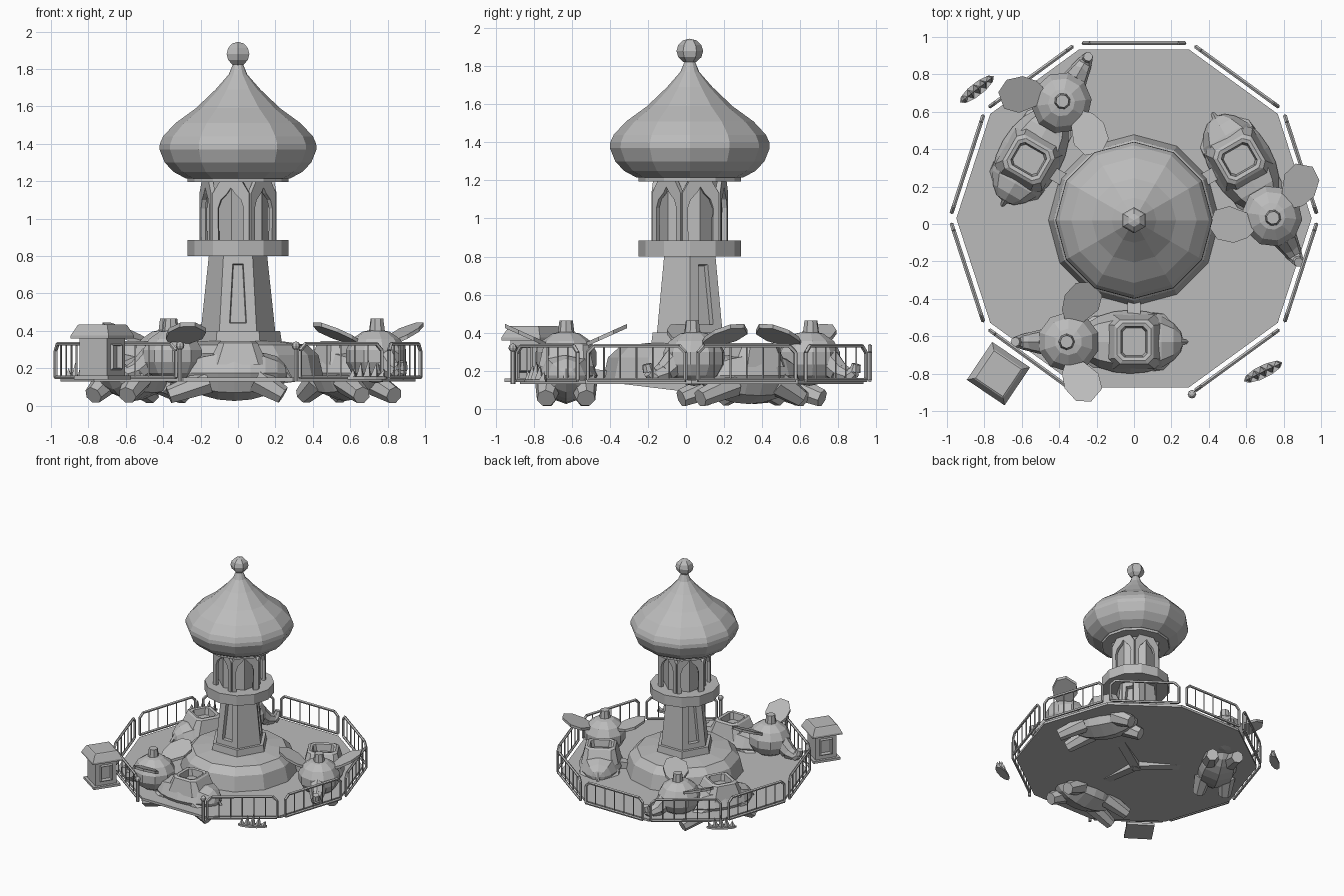
import bpy, bmesh, math
from mathutils import Matrix, Vector

if "Cube" in bpy.data.objects:
    bpy.data.objects.remove(bpy.data.objects["Cube"])

GREY = bpy.data.materials.new("plain grey")
GREY.diffuse_color = (0.5, 0.5, 0.5, 1)
GREY.use_nodes = True
GREY.node_tree.nodes["Principled BSDF"].inputs["Base Color"].default_value = GREY.diffuse_color
CENTRE = Matrix.Translation((0, 0.02, 0))


def T(x, y, z):
    return Matrix.Translation((x, y, z))


def R(deg, axis='Z'):
    return Matrix.Rotation(math.radians(deg), 4, axis)


def finish(name, bm, M=Matrix()):
    bmesh.ops.recalc_face_normals(bm, faces=bm.faces)
    bm.transform(M)
    me = bpy.data.meshes.new(name)
    bm.to_mesh(me)
    bm.free()
    me.materials.append(GREY)
    ob = bpy.data.objects.new(name, me)
    bpy.context.collection.objects.link(ob)
    return ob


def loft(bm, rings, cap=True):
    """Bridge closed loops of points."""
    vs = [[bm.verts.new(p) for p in r] for r in rings]
    n = len(vs[0])
    for a, b in zip(vs, vs[1:]):
        for i in range(n):
            bm.faces.new((a[i], a[(i + 1) % n], b[(i + 1) % n], b[i]))
    if cap:
        bm.faces.new(vs[0])
        bm.faces.new(vs[-1])


def lathe(bm, profile, sides, rot=0):
    loft(bm, [[(r * math.cos(math.radians(rot) + math.tau * i / sides),
                r * math.sin(math.radians(rot) + math.tau * i / sides), z)
               for i in range(sides)] for r, z in profile])


def strut(bm, a, b, r1, r2=None, sides=5):
    a, b = Vector(a), Vector(b)
    d = b - a
    M = Matrix.Translation((a + b) / 2) @ d.to_track_quat('Z', 'Y').to_matrix().to_4x4()
    bmesh.ops.create_cone(bm, cap_ends=True, segments=sides, radius1=r1,
                          radius2=r1 if r2 is None else r2, depth=d.length, matrix=M)


def ball(bm, loc, scale, u=8, v=6):
    bmesh.ops.create_uvsphere(bm, u_segments=u, v_segments=v, radius=1,
                              matrix=T(*loc) @ Matrix.Diagonal((*scale, 1)))


def rect(hx, hy, z, c=0.0):
    """Rectangle loop with chamfered corners of size c."""
    if not c:
        return [(hx, -hy, z), (hx, hy, z), (-hx, hy, z), (-hx, -hy, z)]
    return [(hx, -hy + c, z), (hx, hy - c, z), (hx - c, hy, z), (-hx + c, hy, z),
            (-hx, hy - c, z), (-hx, -hy + c, z), (-hx + c, -hy, z), (hx - c, -hy, z)]


def turned(name, profile, sides, rot=0):
    bm = bmesh.new()
    lathe(bm, profile, sides, rot)
    return finish(name, bm, CENTRE)


# platform, base mound, collars and dome
DECK = T(0, 0.03, 0)
bm = bmesh.new()
lathe(bm, [(0.95, 0.13), (0.95, 0.15)], 10)
finish("platform", bm, DECK)
turned("base_mound", [(0.46, 0.14), (0.43, 0.27), (0.37, 0.325), (0.23, 0.345)], 12)
turned("tower_collar", [(0.235, 0.335), (0.225, 0.40)], 6)
turned("balcony_ring", [(0.27, 0.80), (0.27, 0.885)], 12)
turned("eave", [(0.27, 1.195), (0.27, 1.22)], 12)
turned("onion_dome", [(0.28, 1.215), (0.345, 1.25), (0.392, 1.30), (0.42, 1.37),
                      (0.418, 1.40), (0.40, 1.44), (0.335, 1.51), (0.225, 1.59),
                      (0.12, 1.69), (0.05, 1.77), (0.025, 1.83)], 12)
bm = bmesh.new()
ball(bm, (0, 0, 1.88), (0.07, 0.07, 0.065), 6, 6)
finish("finial_ball", bm, CENTRE)

# hexagonal tower with three recessed windows
bm = bmesh.new()
lathe(bm, [(0.2, 0.39), (0.155, 0.81)], 6)
bmesh.ops.recalc_face_normals(bm, faces=bm.faces)
panels = [f for f in bm.faces if abs(f.normal.z) < 0.5 and
          any((f.normal.x * math.cos(a) + f.normal.y * math.sin(a)) > 0.9
              for a in map(math.radians, (-90, 30, 150)))]
bmesh.ops.inset_individual(bm, faces=panels, thickness=0.052, use_even_offset=True)
bmesh.ops.inset_individual(bm, faces=panels, thickness=0.006, depth=-0.03)
finish("tower", bm, CENTRE)

# pavilion with a pointed arch on every side
turned("pavilion_core", [(0.172, 0.88), (0.172, 1.2)], 6, 18)
ARCH = [(0.068, 0), (0.07, 0.17), (0.055, 0.215), (0.02, 0.25), (0, 0.28)]
EDGE = [(0.1, 0), (0.1, 0.17), (0.1, 0.25), (0.06, 0.315), (0, 0.315)]
for k in range(6):
    bm = bmesh.new()
    for s in (-1, 1):
        for i in range(4):
            pts = [ARCH[i], EDGE[i], EDGE[i + 1], ARCH[i + 1]]
            bm.faces.new([bm.verts.new((0.172, s * u, 0.885 + h)) for u, h in pts])
    bmesh.ops.remove_doubles(bm, verts=bm.verts, dist=1e-4)
    ob = finish("pavilion_arch", bm, CENTRE @ R(60 * k - 102))
    sol = ob.modifiers.new("thickness", 'SOLIDIFY')
    sol.thickness, sol.offset = 0.025, 0

# fence panels on nine sides, gate posts on the open front
APO = 0.985 * math.cos(math.pi / 10)
for k in range(10):
    if k == 7:
        continue
    bm = bmesh.new()
    loop = [(-0.27, 0.15), (-0.27, 0.295), (-0.235, 0.33),
            (0.235, 0.33), (0.27, 0.295), (0.27, 0.15)]
    for (u, h), (u2, h2) in zip(loop, loop[1:] + loop[:1]):
        strut(bm, (APO, u, h), (APO, u2, h2), 0.011)
    for i in range(1, 6):
        u = -0.27 + 0.09 * i
        strut(bm, (APO, u, 0.15), (APO, u, 0.33), 0.005, sides=4)
    finish("fence_panel", bm, DECK @ R(36 * k + 18))
for s in (-1, 1):
    bm = bmesh.new()
    strut(bm, (s * 0.31, -0.94, 0.13), (s * 0.31, -0.94, 0.31), 0.013, sides=6)
    ball(bm, (s * 0.31, -0.94, 0.32), (0.023, 0.023, 0.023))
    finish("gate_post", bm, DECK)


def flying_animal(M):
    # body with a flattened back
    bm = bmesh.new()
    bmesh.ops.create_uvsphere(bm, u_segments=8, v_segments=10, radius=1)
    bm.transform(T(-0.02, 0, 0.175) @ Matrix.Diagonal((0.285, 0.17, 0.15, 1)) @ R(90, 'Y'))
    for v in bm.verts:
        v.co.z = min(v.co.z, 0.28)
    finish("animal_body", bm, M)
    # seat tub
    bm = bmesh.new()
    loft(bm, [rect(0.16, 0.145, 0.22, 0.05), rect(0.105, 0.118, 0.335, 0.03),
              rect(0.09, 0.10, 0.345, 0.03), rect(0.07, 0.082, 0.34, 0.02),
              rect(0.062, 0.074, 0.285, 0.02)])
    finish("seat_tub", bm, M)
    # head with a small hat
    bm = bmesh.new()
    ball(bm, (-0.35, 0, 0.265), (0.17, 0.165, 0.145), 10, 7)
    finish("animal_head", bm, M)
    bm = bmesh.new()
    strut(bm, (-0.36, 0, 0.39), (-0.36, 0, 0.465), 0.045, 0.035, 8)
    finish("hat", bm, M)
    # curled trunk
    bm = bmesh.new()
    path = [(-0.46, 0.25, 0.075), (-0.53, 0.19, 0.058), (-0.59, 0.17, 0.043),
            (-0.625, 0.195, 0.032), (-0.635, 0.235, 0.025)]
    for (x, z, r), (x2, z2, r2) in zip(path, path[1:]):
        strut(bm, (x, 0, z), (x2, 0, z2), r, r2, 8)
    finish("trunk", bm, M)
    # raised ears, mirrored
    outline = [(0.09, -0.36), (0.17, -0.385), (0.25, -0.37), (0.315, -0.31),
               (0.32, -0.23), (0.25, -0.17), (0.17, -0.19), (0.09, -0.29)]
    for s in (-1, 1):
        bm = bmesh.new()
        loft(bm, [[(x, s * y, 0.32 + 0.45 * (y - 0.09) + dz) for y, x in outline]
                  for dz in (0, 0.022)])
        finish("ear", bm, M)
        # legs stretched fore and aft
        bm = bmesh.new()
        strut(bm, (-0.16, s * 0.08, 0.13), (-0.37, s * 0.10, 0.055), 0.07, 0.048, 7)
        finish("front_leg", bm, M)
        bm = bmesh.new()
        strut(bm, (0.10, s * 0.09, 0.14), (0.24, s * 0.105, 0.055), 0.075, 0.05, 7)
        finish("rear_leg", bm, M)
    # tail
    bm = bmesh.new()
    strut(bm, (0.24, 0, 0.2), (0.285, 0, 0.14), 0.02, 0.01)
    finish("tail", bm, M)


# three animals on sloping arms around the tower
for k in range(3):
    turn = CENTRE @ R(120 * k)
    flying_animal(turn @ T(0, -0.65, 0))
    bm = bmesh.new()
    loft(bm, [[(-0.035, y, z), (0.035, y, z), (0.035, y, z + 0.06), (-0.035, y, z + 0.06)]
              for y, z in ((0.02, 0.085), (-0.6, 0.16))])
    finish("support_arm", bm, turn)

# ticket booth
BOOTH = T(-0.725, -0.80, 0) @ R(-34)
bm = bmesh.new()
loft(bm, [rect(0.11, 0.11, 0.14), rect(0.11, 0.11, 0.16)])
finish("booth_floor", bm, BOOTH)
bm = bmesh.new()
loft(bm, [rect(0.088, 0.088, 0.155), rect(0.088, 0.088, 0.365)])
bmesh.ops.recalc_face_normals(bm, faces=bm.faces)
sides = [f for f in bm.faces if abs(f.normal.x) > 0.9]
bmesh.ops.inset_individual(bm, faces=sides, thickness=0.05)
bmesh.ops.inset_individual(bm, faces=sides, thickness=0.012, depth=0.012)
bmesh.ops.inset_individual(bm, faces=sides, thickness=0.004, depth=-0.035)
finish("booth_walls", bm, BOOTH)
bm = bmesh.new()
loft(bm, [rect(0.122, 0.122, 0.36), rect(0.122, 0.122, 0.375),
          rect(0.095, 0.095, 0.43), rect(0.088, 0.088, 0.435)])
finish("booth_roof", bm, BOOTH)

# two spiky grass tufts
for x, y, ang in ((-0.84, 0.72, 38), (0.69, -0.79, 26)):
    bm = bmesh.new()
    n = 10
    lens = [(0.115 * math.cos(math.tau * i / n), 0.035 * math.sin(math.tau * i / n))
            for i in range(n)]
    loft(bm, [[(u, v, z) for u, v in lens] for z in (0.14, 0.155)])
    for i, h in enumerate((0.2, 0.235, 0.25, 0.23, 0.195)):
        u = -0.084 + 0.042 * i
        w = 0.032 - 0.35 * abs(u) ** 1.5
        base = [bm.verts.new(p) for p in ((u - 0.024, 0, 0.15), (u, -w, 0.15),
                                          (u + 0.024, 0, 0.15), (u, w, 0.15))]
        tip = bm.verts.new((u * 1.1 + 0.01, 0, h))
        for j in range(4):
            bm.faces.new((base[j], base[(j + 1) % 4], tip))
    finish("grass_tuft", bm, T(x, y, 0) @ R(ang))
